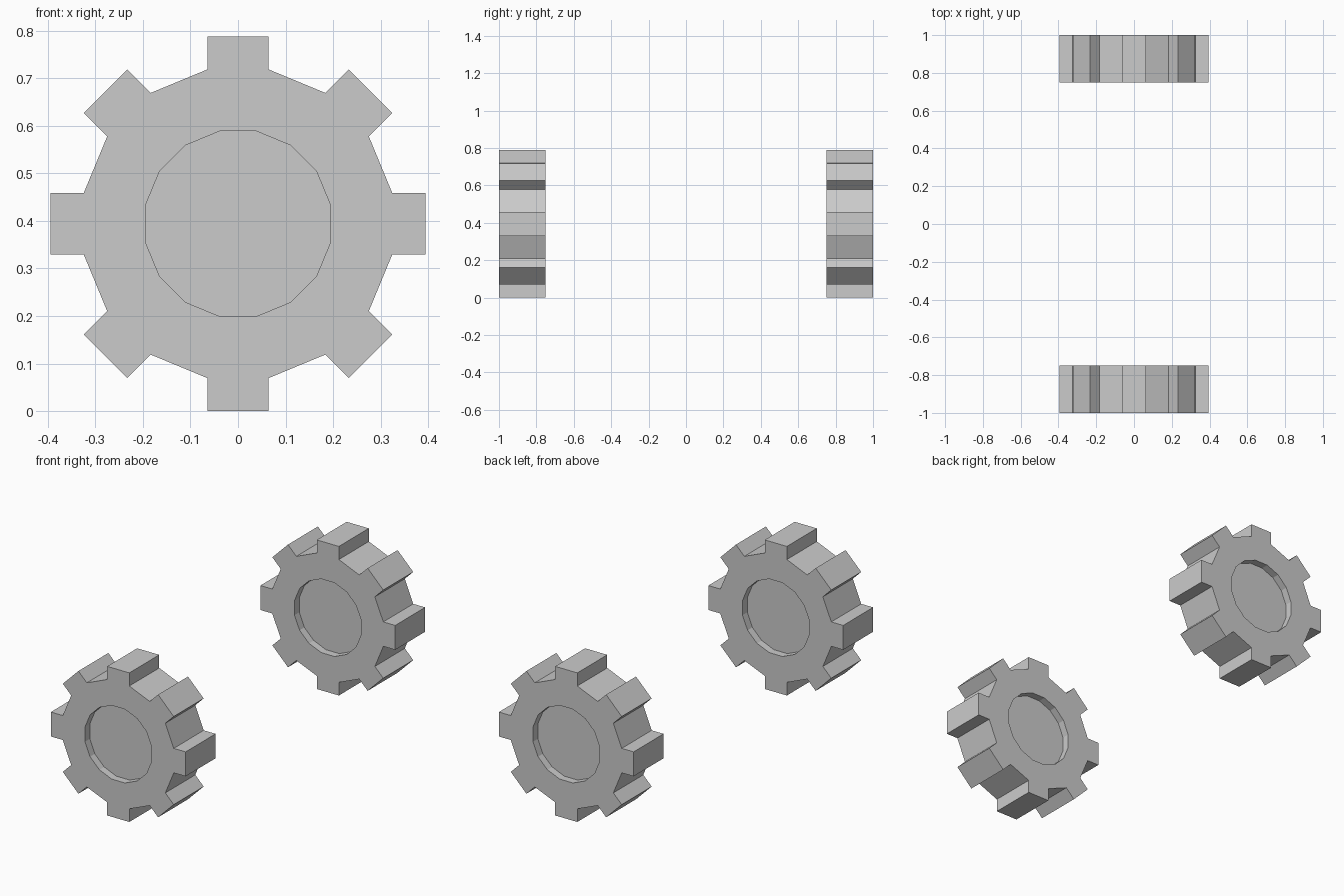
import bpy, bmesh, math
from mathutils import Matrix

if "Cube" in bpy.data.objects:
    bpy.data.objects.remove(bpy.data.objects["Cube"])

SIDES = 16
STEP = 2 * math.pi / SIDES
RADIUS, OUTER, HOLE = 0.331, 0.394, 0.1985
WIDTH, RECESS = 0.25, 0.04
APOTHEM = math.cos(STEP / 2)


def push(bm, face, distance):
    """Extrude one face along its own normal (negative sinks it in)."""
    offset = face.normal * distance
    new = bmesh.ops.extrude_discrete_faces(bm, faces=[face])["faces"][0]
    bmesh.ops.translate(bm, verts=new.verts[:], vec=offset)


def make_wheel(name, y):
    bm = bmesh.new()
    # Hub drum, lying along y
    turn = Matrix.Rotation(math.pi / 2, 4, 'X') @ Matrix.Rotation(STEP / 2, 4, 'Z')
    bmesh.ops.create_cone(bm, cap_ends=True, segments=SIDES, radius1=RADIUS,
                          radius2=RADIUS, depth=WIDTH, matrix=turn)
    bm.normal_update()
    caps = [f for f in bm.faces if abs(f.normal.y) > 0.9]
    sides = [f for f in bm.faces if abs(f.normal.y) < 0.1]

    # Round recess on both faces
    for cap in caps:
        bmesh.ops.inset_individual(bm, faces=[cap],
                                   thickness=(RADIUS - HOLE) * APOTHEM,
                                   use_even_offset=True)
        cap.normal_update()
        push(bm, cap, -RECESS)

    # Treads on every second side
    for f in sides:
        if round(math.atan2(f.normal.z, f.normal.x) / STEP) % 2 == 0:
            push(bm, f, OUTER - RADIUS * APOTHEM)

    bmesh.ops.recalc_face_normals(bm, faces=bm.faces[:])
    mesh = bpy.data.meshes.new(name)
    bm.to_mesh(mesh)
    bm.free()
    obj = bpy.data.objects.new(name, mesh)
    obj.location = (0, y, OUTER)
    bpy.context.collection.objects.link(obj)


# Pair of wheels
for name, side in (("front_wheel", -1), ("back_wheel", 1)):
    make_wheel(name, side * (1 - WIDTH / 2))
